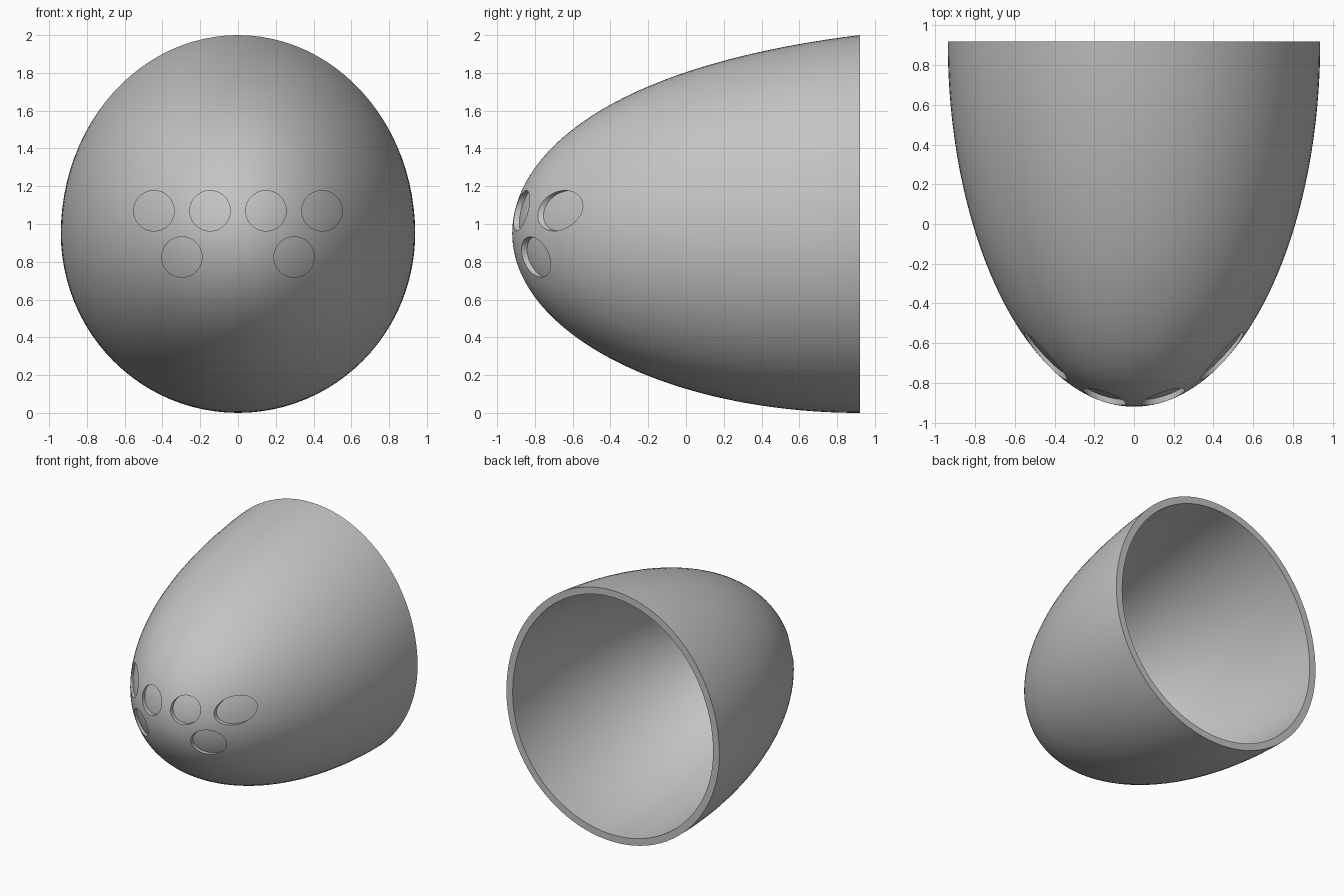
import bpy
import bmesh
from math import sin, cos, pi, radians
from mathutils import Matrix

cube = bpy.data.objects.get("Cube")
if cube:
    bpy.data.objects.remove(cube, do_unlink=True)

BACK, LENGTH, MID_Z = 0.92, 1.84, 0.95
HALF_WIDTH, RISE, DROP = 0.938, 1.05, 0.95
SEGMENTS, RINGS = 96, 48

grey = bpy.data.materials.new("Plain grey")
grey.use_nodes = True
colour = (0.55, 0.55, 0.55, 1)
grey.diffuse_color = colour
grey.node_tree.nodes["Principled BSDF"].inputs["Base Color"].default_value = colour


def make_object(name, bm):
    bmesh.ops.recalc_face_normals(bm, faces=bm.faces)
    mesh = bpy.data.meshes.new(name)
    bm.to_mesh(mesh)
    bm.free()
    mesh.materials.append(grey)
    obj = bpy.data.objects.new(name, mesh)
    bpy.context.collection.objects.link(obj)
    return obj


def nose_solid(name, inset=0, shift=0, sweep=pi / 2, extend=0):
    """Closed half-egg, rounded towards the front, with a flat back."""
    bm = bmesh.new()
    length = LENGTH - inset * 1.1
    rings = []
    sections = [(sweep * i / RINGS, 0) for i in range(1, RINGS + 1)]
    if extend:
        sections.append((sweep, extend))
    for u, extra in sections:
        t, f = cos(u), sin(u)
        taper = 1 - 0.07 * (1 - (1 - t) ** 3)   # upper side keeps rising to the back
        ring = []
        for k in range(SEGMENTS):
            a = 2 * pi * k / SEGMENTS
            height = (RISE - inset) * taper if sin(a) > 0 else DROP - inset
            ring.append(bm.verts.new(((HALF_WIDTH - inset) * f * cos(a),
                                      BACK - length * t + shift + extra,
                                      MID_Z + height * f * sin(a))))
        rings.append(ring)
    tip = bm.verts.new((0, BACK - length + shift, MID_Z))
    for k in range(SEGMENTS):
        n = (k + 1) % SEGMENTS
        bm.faces.new((tip, rings[0][k], rings[0][n]))
        for r, s in zip(rings, rings[1:]):
            bm.faces.new((r[k], s[k], s[n], r[n]))
    bm.faces.new(rings[-1])
    return make_object(name, bm)


def combine(target, tool, operation):
    mod = target.modifiers.new(operation.title(), 'BOOLEAN')
    mod.operation, mod.object, mod.solver = operation, tool, 'EXACT'
    bpy.context.view_layer.objects.active = target
    bpy.ops.object.modifier_apply(modifier=mod.name)
    bpy.data.objects.remove(tool, do_unlink=True)


shell = nose_solid("nose_shell")

# Six round recesses: four in the upper row, two below
bm = bmesh.new()
for side in (-1, 1):
    for x, z in ((0.148, 1.07), (0.445, 1.07), (0.297, 0.825)):
        place = Matrix.Translation((side * x, -0.75, z)) @ Matrix.Rotation(pi / 2, 4, 'X')
        bmesh.ops.create_cone(bm, cap_ends=True, segments=64, radius1=0.107,
                              radius2=0.107, depth=0.9, matrix=place)
combine(shell, make_object("recess_cutter", bm), 'DIFFERENCE')

# Recess floors follow the outer surface, set slightly back
combine(shell, nose_solid("recess_floor", shift=0.03, sweep=1.2), 'UNION')

# Hollow inside, open at the back
combine(shell, nose_solid("hollow_cutter", inset=0.055, extend=0.1), 'DIFFERENCE')

bpy.ops.object.select_all(action='DESELECT')
shell.select_set(True)
bpy.context.view_layer.objects.active = shell
bpy.ops.object.shade_smooth_by_angle(angle=radians(30))
